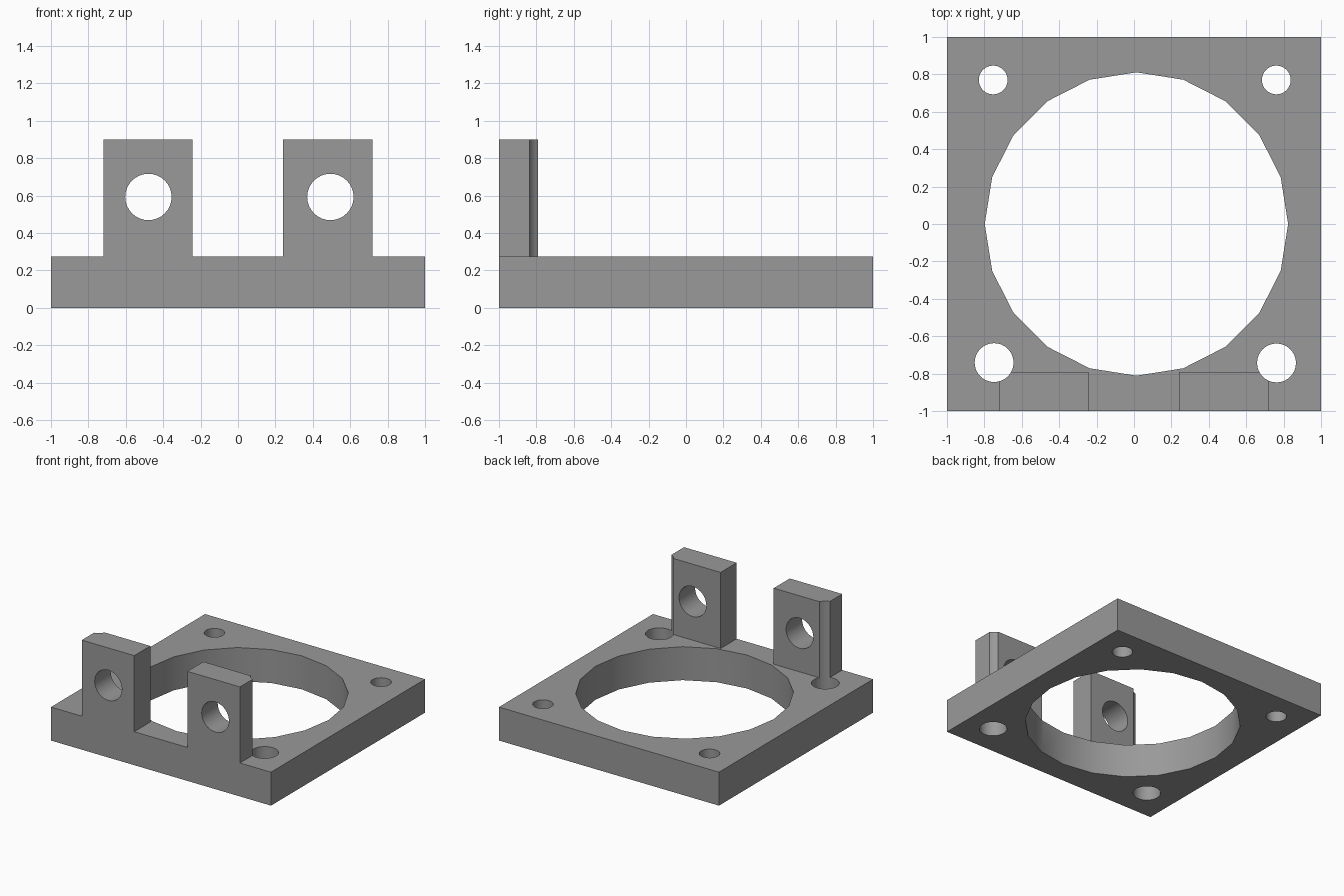
import bpy
from math import pi, radians

if "Cube" in bpy.data.objects:
    bpy.data.objects.remove(bpy.data.objects["Cube"])

PLATE_TOP, TAB_TOP = 0.275, 0.9


def box(name, x0, x1, y0, y1, z0, z1):
    bpy.ops.mesh.primitive_cube_add(
        size=1, location=((x0 + x1) / 2, (y0 + y1) / 2, (z0 + z1) / 2))
    ob = bpy.context.object
    ob.name = name
    ob.scale = (x1 - x0, y1 - y0, z1 - z0)
    bpy.ops.object.transform_apply(location=True, rotation=True, scale=True)
    return ob


def drill(name, radius, location, sides=32, depth=3, rotation=(0, 0, 0)):
    bpy.ops.mesh.primitive_cylinder_add(
        vertices=sides, radius=radius, depth=depth, location=location, rotation=rotation)
    ob = bpy.context.object
    ob.name = name
    ob.hide_render = True
    return ob


def combine(target, other, operation):
    mod = target.modifiers.new(operation.lower(), 'BOOLEAN')
    mod.operation = operation
    mod.solver = 'EXACT'
    mod.object = other
    bpy.context.view_layer.objects.active = target
    bpy.ops.object.modifier_apply(modifier=mod.name)
    bpy.data.objects.remove(other)


# Square base plate
plate = box("mounting_plate", -1, 1, -1, 1, 0, PLATE_TOP)

# Two upright tabs flush with the front edge
for x0, x1 in ((-0.72, -0.243), (0.24, 0.718)):
    combine(plate, box("tab", x0, x1, -1, -0.792, 0.1, TAB_TOP), 'UNION')

# Large 20-sided opening
combine(plate, drill("opening_cutter", 0.811, (0.013, 0, 0), sides=20), 'DIFFERENCE')

# Corner holes: the wider front pair also notches the tabs
for x, y, r in ((-0.753, 0.77, 0.077), (0.761, 0.77, 0.077),
                (-0.748, -0.741, 0.104), (0.762, -0.743, 0.104)):
    combine(plate, drill("corner_hole_cutter", r, (x, y, 0)), 'DIFFERENCE')

# Cross holes through the tabs
for x in (-0.479, 0.494):
    combine(plate, drill("tab_hole_cutter", 0.124, (x, -0.9, 0.593), depth=0.6,
                         rotation=(pi / 2, 0, 0)), 'DIFFERENCE')

# Dark grey finish, with smooth hole walls and sharp edges
grey = bpy.data.materials.new("dark_grey")
grey.diffuse_color = (0.32, 0.32, 0.32, 1)
grey.use_nodes = True
grey.node_tree.nodes["Principled BSDF"].inputs["Base Color"].default_value = grey.diffuse_color
plate.data.materials.clear()
plate.data.materials.append(grey)
bpy.ops.object.select_all(action='DESELECT')
plate.select_set(True)
bpy.context.view_layer.objects.active = plate
bpy.ops.object.shade_smooth_by_angle(angle=radians(30))
